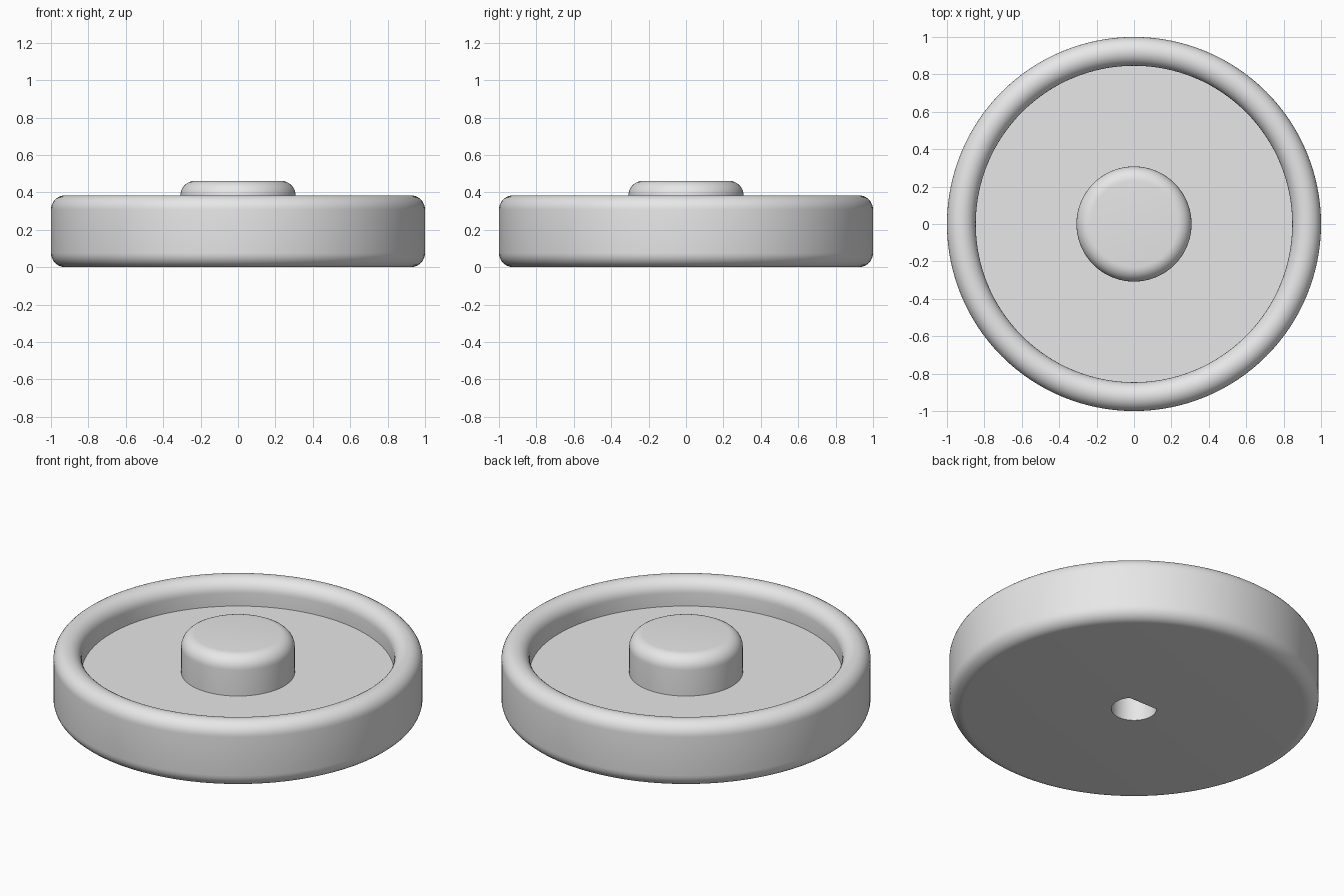
import bpy, bmesh
from math import sin, cos, pi, asin

cube = bpy.data.objects.get("Cube")
if cube:
    bpy.data.objects.remove(cube, do_unlink=True)

U = 1 / 13            # one design unit; the wheel radius is thirteen of them
SEGMENTS = 128

grey = bpy.data.materials.new("plain grey")
grey.use_nodes = True
grey.diffuse_color = (0.8, 0.8, 0.8, 1)
grey.node_tree.nodes["Principled BSDF"].inputs["Base Color"].default_value = (0.8, 0.8, 0.8, 1)


def arc(cx, cz, r, start, end, steps):
    """Points along an arc, ends included."""
    angles = [start + (end - start) * i / steps for i in range(steps + 1)]
    return [(cx + r * cos(a), cz + r * sin(a)) for a in angles]


def make_object(name, bm):
    bmesh.ops.recalc_face_normals(bm, faces=bm.faces)
    mesh = bpy.data.meshes.new(name)
    bm.to_mesh(mesh)
    bm.free()
    mesh.materials.append(grey)
    obj = bpy.data.objects.new(name, mesh)
    bpy.context.collection.objects.link(obj)
    return obj


def skin(name, rings):
    """Join closed rings of points with quads and cap both ends."""
    bm = bmesh.new()
    loops = [[bm.verts.new(p) for p in ring] for ring in rings]
    for low, high in zip(loops, loops[1:]):
        for i in range(len(low)):
            j = (i + 1) % len(low)
            bm.faces.new((low[i], low[j], high[j], high[i]))
    bm.faces.new(loops[0])
    bm.faces.new(loops[-1])
    return make_object(name, bm)


def circle(r, z):
    turns = [2 * pi * i / SEGMENTS for i in range(SEGMENTS)]
    return [(r * cos(a), r * sin(a), z) for a in turns]


# Wheel: rounded base edge, full-round rim, recessed web and rounded hub
profile = (arc(12 * U, U, U, -pi / 2, 0, 8)
           + arc(12 * U, 4 * U, U, 0, pi, 16)
           + [(11 * U, 3 * U), (4 * U, 3 * U)]
           + arc(3 * U, 5 * U, U, 0, pi / 2, 8))
wheel = skin("wheel", [circle(r, z) for r, z in profile])

# D-shaped blind shaft hole, opening on the underside, flat side to the back
hole_r, flat_y, depth = 1.6 * U, U, 5 * U
a = asin(flat_y / hole_r)
section = arc(0, 0, hole_r, pi - a, 2 * pi + a, 48)
cutter = skin("shaft_hole_cutter", [[(x, y, z) for x, y in section] for z in (-U, depth)])
cutter.hide_render = True

cut = wheel.modifiers.new("shaft hole", 'BOOLEAN')
cut.operation = 'DIFFERENCE'
cut.solver = 'EXACT'
cut.object = cutter

for obj in bpy.context.selected_objects:
    obj.select_set(False)
wheel.select_set(True)
bpy.context.view_layer.objects.active = wheel
bpy.ops.object.modifier_apply(modifier=cut.name)
bpy.data.objects.remove(cutter, do_unlink=True)
bpy.ops.object.shade_smooth_by_angle(angle=pi / 6)
